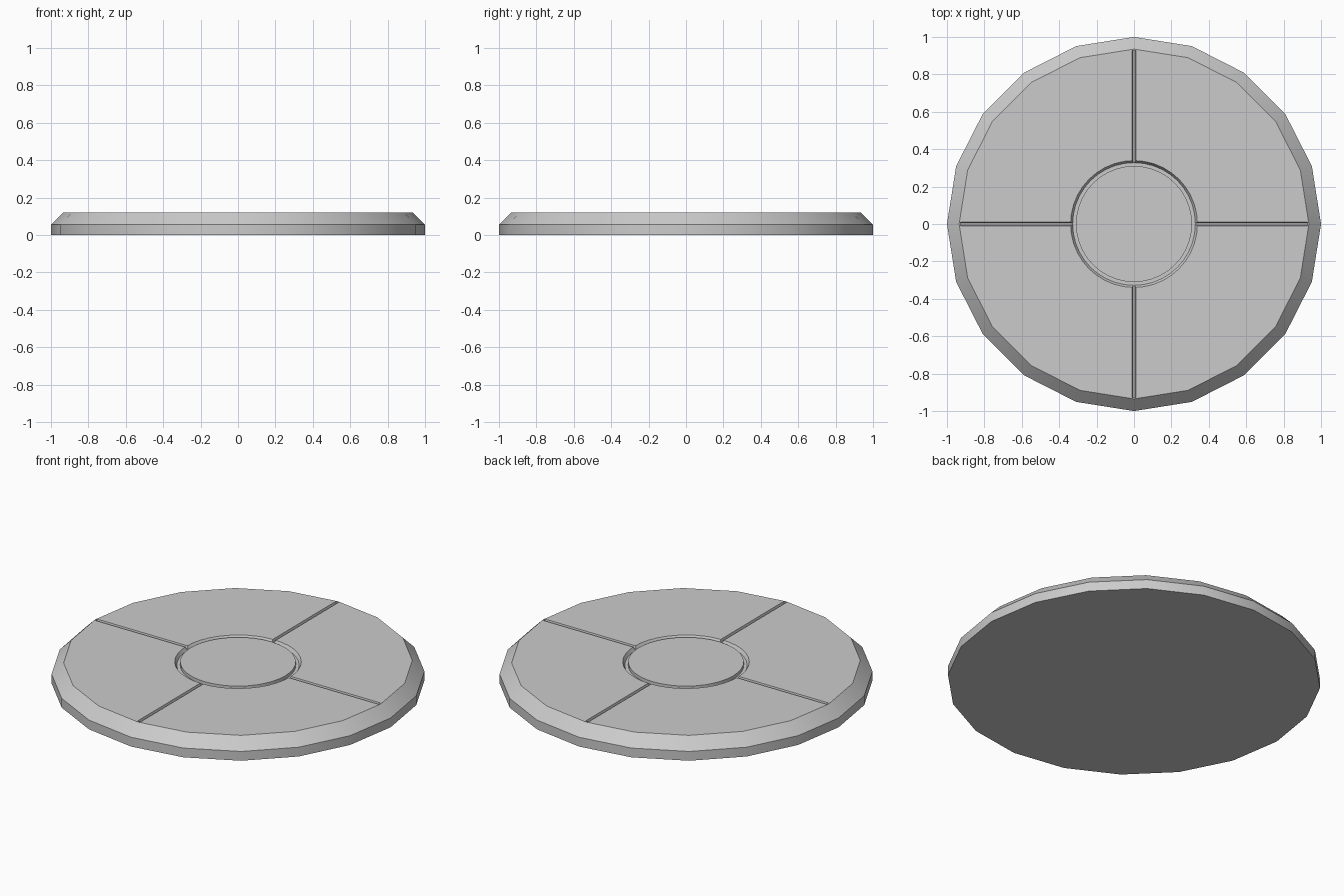
import bpy, bmesh, math

if "Cube" in bpy.data.objects:
    bpy.data.objects.remove(bpy.data.objects["Cube"])

def lathe(name, profile, sides):
    """Closed solid turned about z from (radius, height) points."""
    bm = bmesh.new()
    rings = []
    for r, z in profile:
        rings.append([bm.verts.new((r * math.cos(2 * math.pi * i / sides),
                                    r * math.sin(2 * math.pi * i / sides), z))
                      for i in range(sides)])
    return bm, rings

def finish(name, bm):
    bmesh.ops.recalc_face_normals(bm, faces=bm.faces)
    mesh = bpy.data.meshes.new(name)
    bm.to_mesh(mesh)
    bm.free()
    ob = bpy.data.objects.new(name, mesh)
    bpy.context.collection.objects.link(ob)
    return ob

def skin(bm, a, b):
    n = len(a)
    for i in range(n):
        bm.faces.new((a[i], a[(i + 1) % n], b[(i + 1) % n], b[i]))

# Chamfered disc
bm, rings = lathe("disc", [(1, 0), (1, 0.055), (0.935, 0.12)], 20)
for a, b in zip(rings, rings[1:]):
    skin(bm, a, b)
bm.faces.new(rings[0])
bm.faces.new(rings[-1])
disc = finish("disc", bm)

# Ring groove cutter: sloped outer wall, steep inner wall
bm, rings = lathe("ring_cutter", [(0.345, 0.13), (0.328, 0.10), (0.31, 0.10), (0.31, 0.13)], 40)
for i in range(4):
    skin(bm, rings[i], rings[(i + 1) % 4])
cutters = [finish("ring_cutter", bm)]

# Four narrow spoke groove cutters, from the ring to the chamfer
for k in range(4):
    bm = bmesh.new()
    bmesh.ops.create_cube(bm, size=1)
    for v in bm.verts:
        top = v.co.z > 0
        x = 0.325 if v.co.x < 0 else 0.928
        v.co = (x, (0.011 if top else 0.006) * (1 if v.co.y > 0 else -1),
                0.125 if top else 0.105)
    ob = finish("spoke_cutter", bm)
    ob.rotation_euler.z = k * math.pi / 2
    cutters.append(ob)

for c in cutters:
    c.hide_render = True
    c.hide_viewport = False
    m = disc.modifiers.new("groove", 'BOOLEAN')
    m.operation = 'DIFFERENCE'
    m.solver = 'EXACT'
    m.object = c

# Apply the cuts, then shade smooth around the curved walls
bpy.context.view_layer.objects.active = disc
disc.select_set(True)
for m in list(disc.modifiers):
    bpy.ops.object.modifier_apply(modifier=m.name)
for c in cutters:
    bpy.data.objects.remove(c)
bpy.ops.object.shade_smooth_by_angle(angle=math.radians(30))
